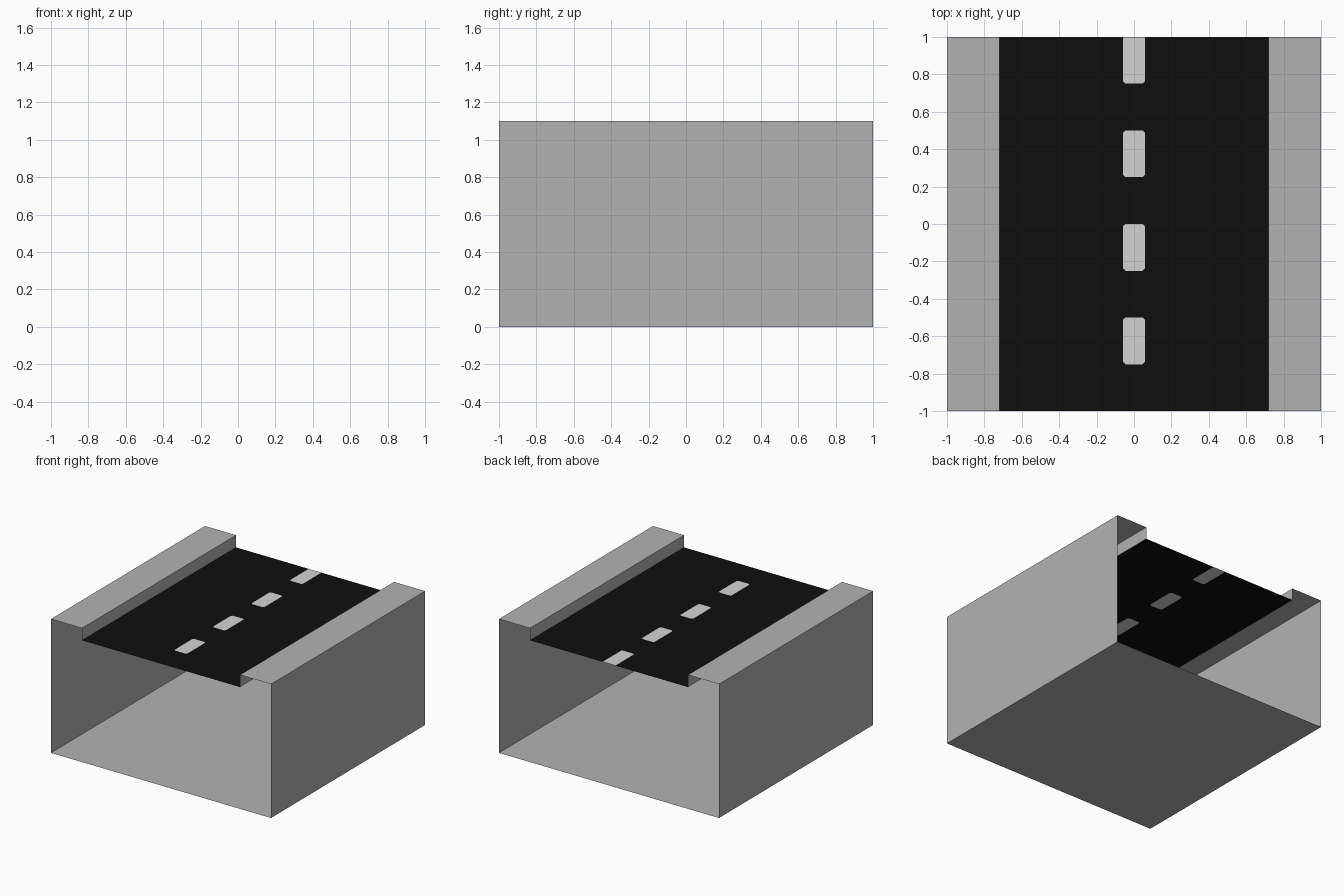
import bpy

if "Cube" in bpy.data.objects:
    bpy.data.objects.remove(bpy.data.objects["Cube"])

EDGE, ROAD_Z, TOP_Z = 0.718, 1.0, 1.1   # road half width, road height, kerb height
W, C, LEN = 0.058, 0.012, 0.25          # dash half width, corner cut, dash length


def material(name, rgb):
    m = bpy.data.materials.new(name)
    m.diffuse_color = (*rgb, 1)
    m.use_nodes = True
    m.node_tree.nodes["Principled BSDF"].inputs["Base Color"].default_value = m.diffuse_color
    return m


concrete = material("concrete_grey", (0.45, 0.45, 0.45))
asphalt = material("asphalt_black", (0.0045, 0.0045, 0.0045))
paint = material("lane_paint", (0.65, 0.65, 0.65))


def make(name, verts, faces, mats, indices=None):
    me = bpy.data.meshes.new(name)
    me.from_pydata(verts, [], faces)
    for m in mats:
        me.materials.append(m)
    if indices:
        me.polygons.foreach_set("material_index", indices)
    me.validate()
    me.update()
    ob = bpy.data.objects.new(name, me)
    bpy.context.collection.objects.link(ob)
    return ob


# concrete shell: an open-ended sheet profile swept along y
profile = [(EDGE, ROAD_Z), (EDGE, TOP_Z), (1, TOP_Z), (1, 0)]
profile = profile + [(-x, z) for x, z in reversed(profile)]
verts = [(x, y, z) for x, z in profile for y in (-1, 1)]
faces = [(2 * i, 2 * i + 1, 2 * i + 3, 2 * i + 2)[::-1] for i in range(len(profile) - 1)]
make("concrete_shell", verts, faces, [concrete])

# road deck: asphalt bands with clipped-corner lane dashes cut into the sheet
verts, faces, indices = [], [], []


def face(points, index):
    start = len(verts)
    verts.extend((x, y, ROAD_Z) for x, y in points)
    faces.append(tuple(range(start, len(verts))))
    indices.append(index)


for k in range(4):
    gap = -1 + 0.5 * k
    y0, y1 = gap + LEN, gap + 2 * LEN
    face([(-EDGE, gap), (EDGE, gap), (EDGE, y0), (-EDGE, y0)], 0)
    # right side outline of the dash, square where it meets the end of the deck
    side = [(W - C, y0), (W, y0 + C)]
    side += [(W, y1)] if k == 3 else [(W, y1 - C), (W - C, y1)]
    mirrored = [(-x, y) for x, y in side]
    face(side + mirrored[::-1], 1)
    face([(EDGE, y0), (EDGE, y1)] + side[::-1], 0)
    face([(-EDGE, y1), (-EDGE, y0)] + mirrored, 0)
make("road_deck", verts, faces, [asphalt, paint], indices)
